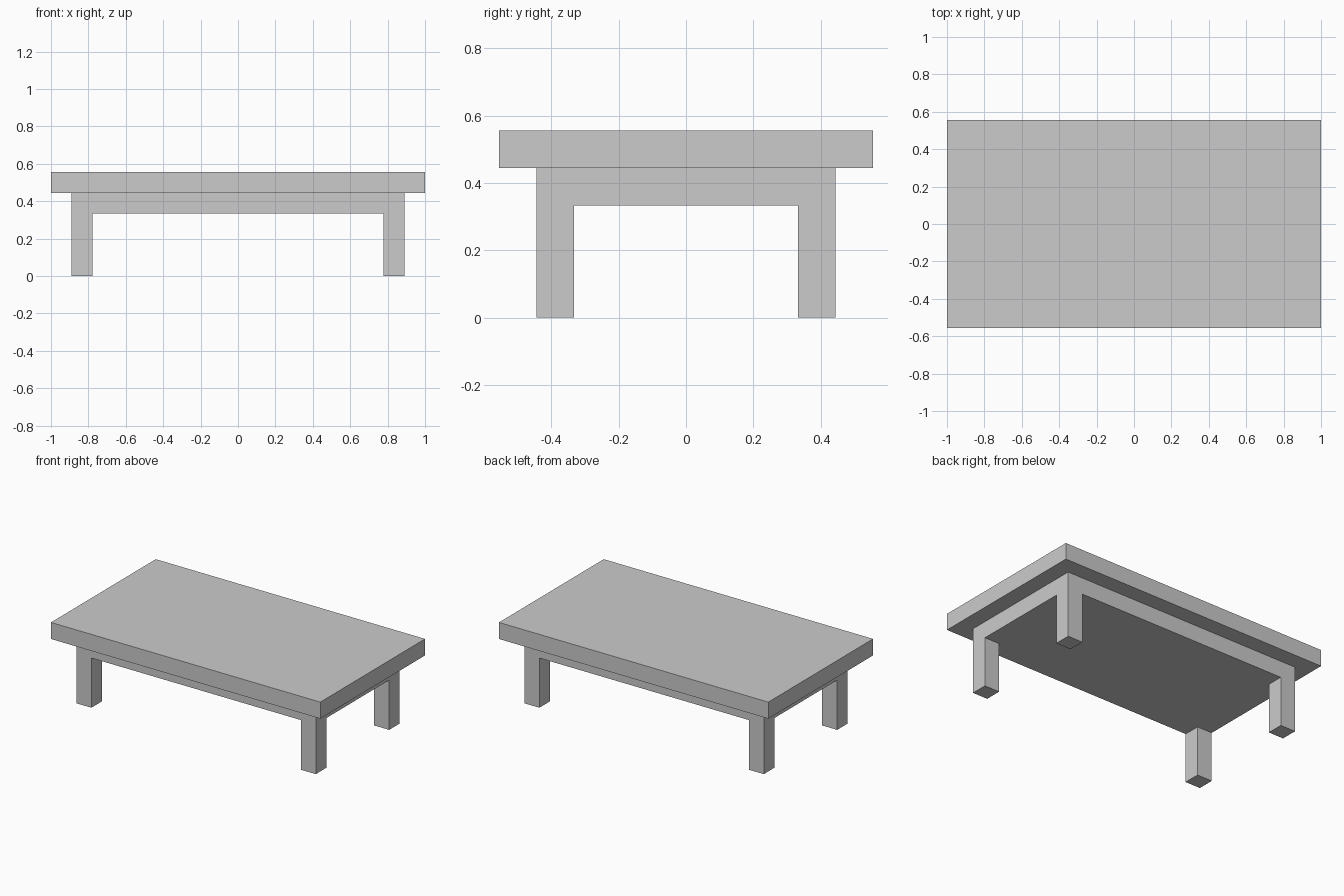
import bpy

if "Cube" in bpy.data.objects:
    bpy.data.objects.remove(bpy.data.objects["Cube"])

U = 1 / 9  # the table is laid out on a grid of ninths


def box(name, center, size):
    bpy.ops.mesh.primitive_cube_add(size=1, location=[c * U for c in center])
    obj = bpy.context.object
    obj.name = name
    obj.scale = [s * U for s in size]
    bpy.ops.object.transform_apply(location=False, rotation=False, scale=True)
    return obj


# Table top and the solid apron block beneath it
box("table_top", (0, 0, 4.5), (18, 10, 1))
box("apron", (0, 0, 3.5), (16, 8, 1))

# Four square legs, flush with the apron corners
for side, sx in (("left", -1), ("right", 1)):
    for end, sy in (("front", -1), ("back", 1)):
        box(f"{end}_{side}_leg", (7.5 * sx, 3.5 * sy, 1.5), (1, 1, 3))
